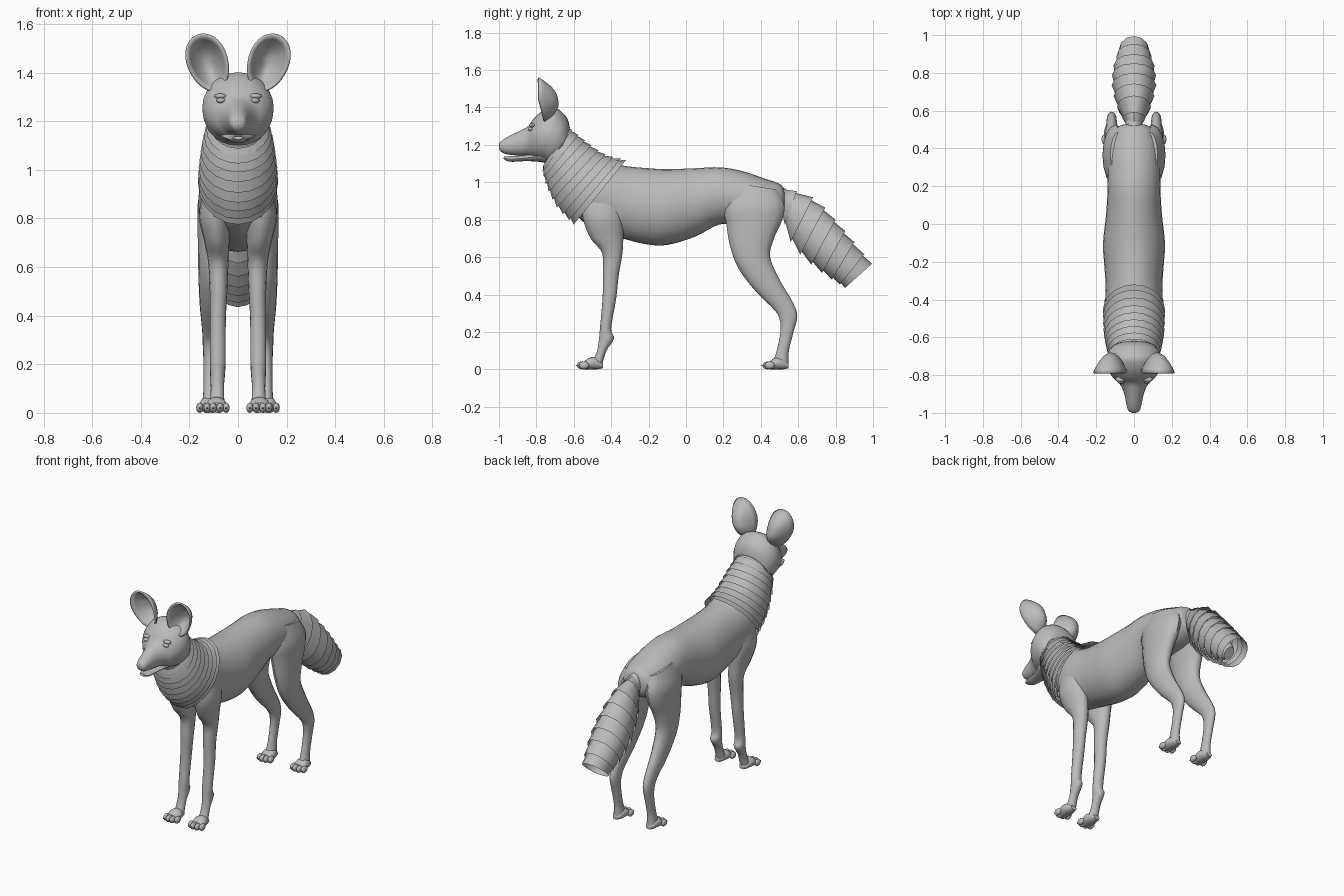
import bpy, bmesh, math
from mathutils import Vector, Matrix

if "Cube" in bpy.data.objects:
    bpy.data.objects.remove(bpy.data.objects["Cube"], do_unlink=True)

# One plain coat colour
coat = bpy.data.materials.new("grey coat")
coat.use_nodes = True
coat.diffuse_color = (0.5, 0.5, 0.5, 1)
coat.node_tree.nodes["Principled BSDF"].inputs["Base Color"].default_value = coat.diffuse_color


def finish(name, bm, mirror=False, thickness=0, angle=45):
    """Turn a bmesh into a smooth-shaded object, optionally mirrored or thickened."""
    bmesh.ops.recalc_face_normals(bm, faces=bm.faces)
    mesh = bpy.data.meshes.new(name)
    bm.to_mesh(mesh)
    bm.free()
    mesh.materials.append(coat)
    obj = bpy.data.objects.new(name, mesh)
    bpy.context.collection.objects.link(obj)
    bpy.ops.object.select_all(action='DESELECT')
    obj.select_set(True)
    bpy.context.view_layer.objects.active = obj
    bpy.ops.object.shade_smooth_by_angle(angle=math.radians(angle))
    if thickness:
        solid = obj.modifiers.new("thickness", 'SOLIDIFY')
        solid.thickness = thickness
        solid.offset = 0
    if mirror:
        obj.modifiers.new("mirror", 'MIRROR')
    return obj


def sample(rows, t):
    """Smooth curve through rows of numbers, t running from 0 to 1."""
    last = len(rows) - 1
    place = min(max(t, 0), 1) * last
    i = min(int(place), last - 1)
    f = place - i
    a, b, c, d = (rows[min(max(i + k, 0), last)] for k in (-1, 0, 1, 2))
    return [q + f * ((r - p) / 2 + f * (p - 2.5 * q + 2 * r - s / 2
            + f * (1.5 * (q - r) + (s - p) / 2))) for p, q, r, s in zip(a, b, c, d)]


def add_ring(bm, row, sides, centre_x=0, scale=1):
    """Oval through two points of the side profile, with a half width and x offset."""
    y1, z1, y2, z2, width = row[:5]
    shift = row[5] if len(row) > 5 else centre_x
    start, end = Vector((shift, y1, z1)), Vector((shift, y2, z2))
    middle, half = (start + end) / 2, (end - start) / 2
    ring = []
    for k in range(sides):
        a = math.tau * k / sides
        side = Vector((width * math.sin(a), 0, 0))
        ring.append(bm.verts.new(middle + (half * math.cos(a) + side) * scale))
    return ring


def bridge(bm, first, second):
    for k in range(len(first)):
        j = (k + 1) % len(first)
        bm.faces.new((first[k], first[j], second[j], second[k]))


def loft(name, rows, sides=20, steps=4, centre_x=0, mirror=False):
    """Closed skin over smoothly blended oval sections."""
    bm = bmesh.new()
    count = (len(rows) - 1) * steps
    rings = [add_ring(bm, sample(rows, i / count), sides, centre_x) for i in range(count + 1)]
    for first, second in zip(rings, rings[1:]):
        bridge(bm, first, second)
    bm.faces.new(rings[0])
    bm.faces.new(rings[-1])
    return finish(name, bm, mirror)


def fur_layers(name, rows, layers, sides, tuck):
    """Overlapping open collars, each flaring out over the next."""
    bm = bmesh.new()
    for i in range(layers):
        inner = add_ring(bm, sample(rows, (i - 0.3) / layers), sides, scale=tuck)
        outer = add_ring(bm, sample(rows, (i + 1) / layers), sides)
        bridge(bm, inner, outer)
    return finish(name, bm)


def ellipsoid(name, location, size, mirror=True):
    bm = bmesh.new()
    bmesh.ops.create_uvsphere(bm, u_segments=12, v_segments=8, radius=1,
                              matrix=Matrix.LocRotScale(Vector(location), None, Vector(size)))
    return finish(name, bm, mirror)


# Torso and neck, from rump to throat
loft("torso", [
    (.53, .86, .53, .93, .03), (.51, .82, .51, .985, .09), (.42, .78, .42, 1.02, .13),
    (.3, .77, .3, 1.06, .14), (.18, .775, .18, 1.08, .14), (.05, .71, .05, 1.075, .148),
    (-.1, .665, -.1, 1.07, .164), (-.22, .67, -.2, 1.075, .158), (-.34, .7, -.31, 1.085, .15),
    (-.48, .74, -.38, 1.1, .15), (-.58, .82, -.44, 1.12, .145), (-.67, .95, -.53, 1.19, .13),
    (-.73, 1.07, -.62, 1.28, .115), (-.75, 1.12, -.66, 1.32, .1)], sides=28)

# Layered mane and bushy tail
fur_layers("neck_ruff", [
    (-.77, 1.08, -.63, 1.3, .125), (-.75, .99, -.54, 1.225, .148),
    (-.69, .865, -.43, 1.15, .162), (-.6, .775, -.32, 1.12, .165)], 9, 20, .92)
fur_layers("tail_fur", [
    (.51, .85, .52, .97, .035), (.56, .68, .68, .92, .09), (.67, .56, .8, .8, .118),
    (.78, .48, .9, .68, .108), (.85, .435, .995, .565, .08)], 8, 12, .86)
loft("tail_core", [
    (.46, .88, .48, .99, .04), (.54, .8, .6, .92, .05), (.65, .65, .73, .76, .065),
    (.77, .53, .85, .63, .06), (.84, .49, .9, .55, .03)], sides=12)

# Skull with muzzle, and a separate lower jaw
loft("head", [
    (-1, 1.185, -.998, 1.205, .012), (-.99, 1.165, -.985, 1.222, .03),
    (-.96, 1.15, -.95, 1.245, .04), (-.9, 1.143, -.89, 1.275, .053),
    (-.85, 1.14, -.845, 1.3, .076), (-.82, 1.13, -.81, 1.345, .11),
    (-.79, 1.12, -.76, 1.385, .136), (-.76, 1.11, -.7, 1.4, .147),
    (-.74, 1.1, -.64, 1.35, .14), (-.7, 1.1, -.62, 1.29, .12)], sides=24)
loft("lower_jaw", [
    (-.977, 1.125, -.972, 1.138, .018), (-.94, 1.11, -.94, 1.14, .034),
    (-.86, 1.113, -.86, 1.146, .046), (-.79, 1.11, -.79, 1.17, .07),
    (-.74, 1.1, -.74, 1.2, .08)], sides=16)
ellipsoid("nose", (0, -.978, 1.2), (.026, .022, .022), mirror=False)
ellipsoid("eyes", (.07, -.832, 1.285), (.019, .014, .011))
ellipsoid("brows", (.072, -.822, 1.303), (.026, .016, .011))


# Large rounded ears, cupped toward the front
def make_ears():
    bm = bmesh.new()
    tilt = Matrix.Rotation(math.radians(20), 3, 'Y')
    rings, sides, bands = [], 28, 7
    for band in range(1, bands + 1):
        r, ring = band / bands, []
        for k in range(sides):
            a = math.tau * k / sides
            egg = .08 + .008 * math.sin(a)
            p = tilt @ Vector((egg * r * math.cos(a), 0, .12 * r * math.sin(a)))
            p += Vector((.124, 0, 1.44))
            p.y = -.79 + .25 * max(0, 1.45 - p.z) + .1 * (1 - r * r)
            ring.append(bm.verts.new(p))
        rings.append(ring)
    bm.faces.new(rings[0])
    for first, second in zip(rings, rings[1:]):
        bridge(bm, first, second)
    finish("ears", bm, mirror=True, thickness=.01, angle=60)


make_ears()

# Legs, from shoulder or hip down to the ankle
loft("front_legs", [
    (-.56, .9, -.34, .94, .05, .09), (-.55, .8, -.335, .82, .066, .094),
    (-.51, .7, -.335, .71, .052, .087), (-.448, .62, -.34, .62, .042, .081),
    (-.445, .5, -.36, .5, .036, .08), (-.446, .38, -.373, .38, .033, .083),
    (-.46, .22, -.4, .22, .032, .083), (-.465, .165, -.385, .165, .031, .084),
    (-.475, .1, -.425, .1, .027, .085), (-.5, .04, -.447, .03, .03, .085)],
    sides=16, mirror=True)
loft("hind_legs", [
    (.24, 1, .49, .96, .045, .08), (.2, .88, .525, .88, .068, .095),
    (.215, .78, .515, .8, .064, .102), (.235, .66, .47, .7, .055, .11),
    (.28, .54, .45, .6, .048, .115), (.37, .42, .5, .48, .04, .118),
    (.47, .32, .565, .37, .03, .118), (.5, .27, .595, .29, .027, .118),
    (.505, .2, .575, .2, .024, .118), (.485, .1, .55, .1, .024, .118),
    (.465, .04, .548, .03, .03, .118)], sides=16, mirror=True)

# Paws with four toes and short claws
for name, x, heel in (("front", .088, -.445), ("hind", .118, .548)):
    loft(name + "_paws", [
        (heel, .006, heel, .03, .02), (heel - .03, 0, heel - .03, .06, .034),
        (heel - .07, 0, heel - .065, .065, .042), (heel - .105, 0, heel - .1, .042, .038)],
        sides=14, centre_x=x, mirror=True)
    for i, offset in enumerate((-.039, -.014, .014, .039)):
        reach = heel - (.1 if i in (0, 3) else .112)
        ellipsoid(f"{name}_toes_{i + 1}", (x + offset, reach, .021), (.015, .027, .021))
        bm = bmesh.new()
        aim = Matrix.Translation((x + offset, reach - .026, .02)) @ Matrix.Rotation(math.radians(80), 4, 'X')
        bmesh.ops.create_cone(bm, cap_ends=True, segments=6, radius1=.006, radius2=.001,
                              depth=.018, matrix=aim)
        finish(f"{name}_claws_{i + 1}", bm, mirror=True)
